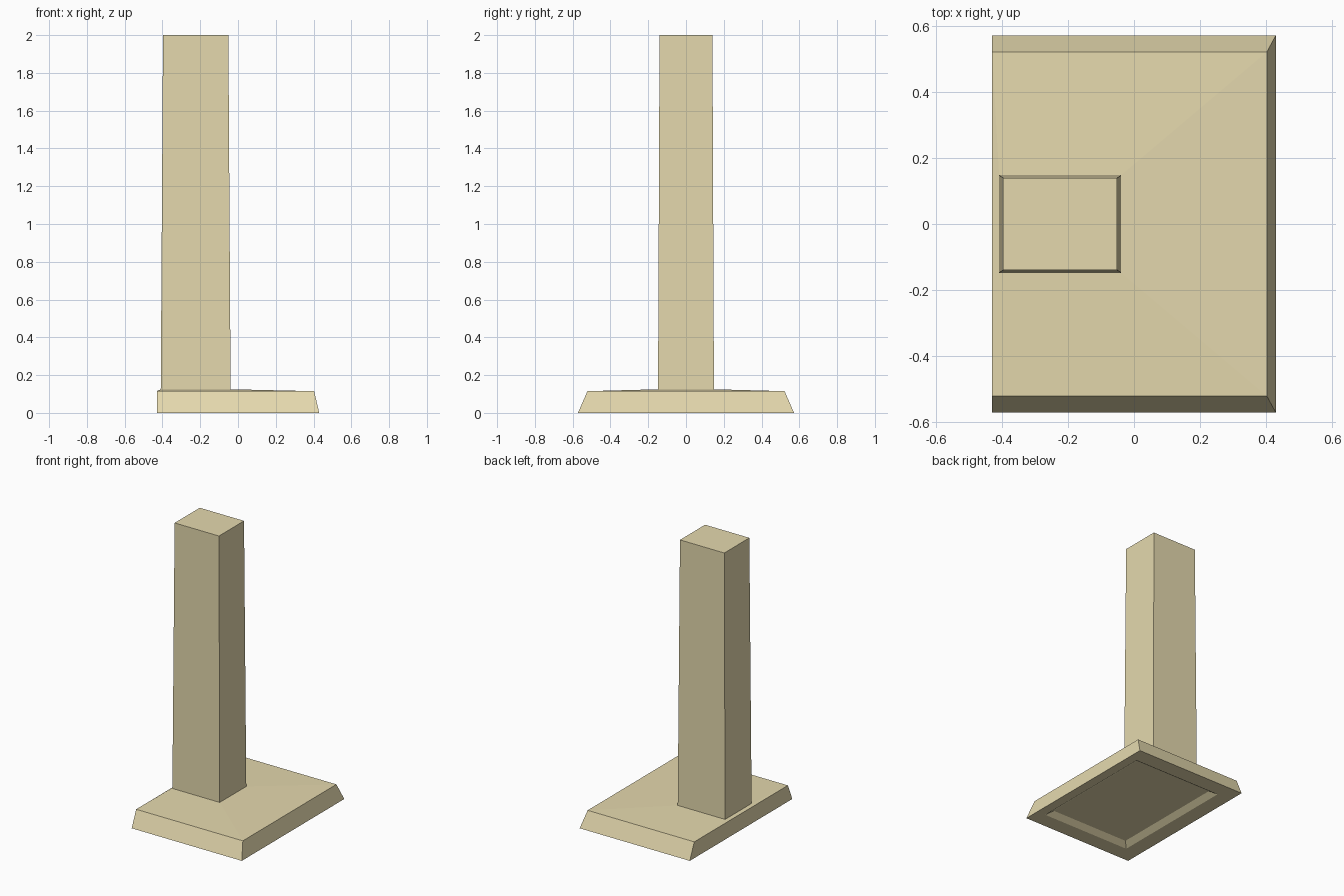
import bpy
import bmesh

cube = bpy.data.objects.get("Cube")
if cube:
    bpy.data.objects.remove(cube, do_unlink=True)

# One sandy stone colour for everything
sand = bpy.data.materials.new("sand")
sand.use_nodes = True
colour = (0.78, 0.69, 0.42, 1.0)
sand.diffuse_color = colour
sand.node_tree.nodes["Principled BSDF"].inputs["Base Color"].default_value = colour


def loft(name, sections, cap_first=False, cap_last=False):
    """Join stacked rectangles (x_min, x_max, half_depth, z) into a flat-sided shell."""
    bm = bmesh.new()
    rings = []
    for x0, x1, d, z in sections:
        corners = ((x0, -d), (x1, -d), (x1, d), (x0, d))
        rings.append([bm.verts.new((x, y, z)) for x, y in corners])
    for low, high in zip(rings, rings[1:]):
        for i in range(4):
            j = (i + 1) % 4
            bm.faces.new((low[i], low[j], high[j], high[i]))
    if cap_first:
        bm.faces.new(rings[0][::-1])
    if cap_last:
        bm.faces.new(rings[-1])
    mesh = bpy.data.meshes.new(name)
    bm.to_mesh(mesh)
    bm.free()
    mesh.materials.append(sand)
    obj = bpy.data.objects.new(name, mesh)
    bpy.context.collection.objects.link(obj)
    return obj


column_foot = (-0.409, -0.039, 0.148, 0.125)

# Base: shallow recess with slanted walls, rim, sloped sides, gently hipped top
loft("base", [
    (-0.28, 0.325, 0.42, 0.027),
    (-0.32, 0.365, 0.46, 0.0),
    (-0.43, 0.43, 0.572, 0.0),
    (-0.43, 0.403, 0.522, 0.115),
    column_foot,
], cap_first=True)

# Slightly tapered column
loft("column", [column_foot, (-0.397, -0.051, 0.14, 2.0)], cap_last=True)
